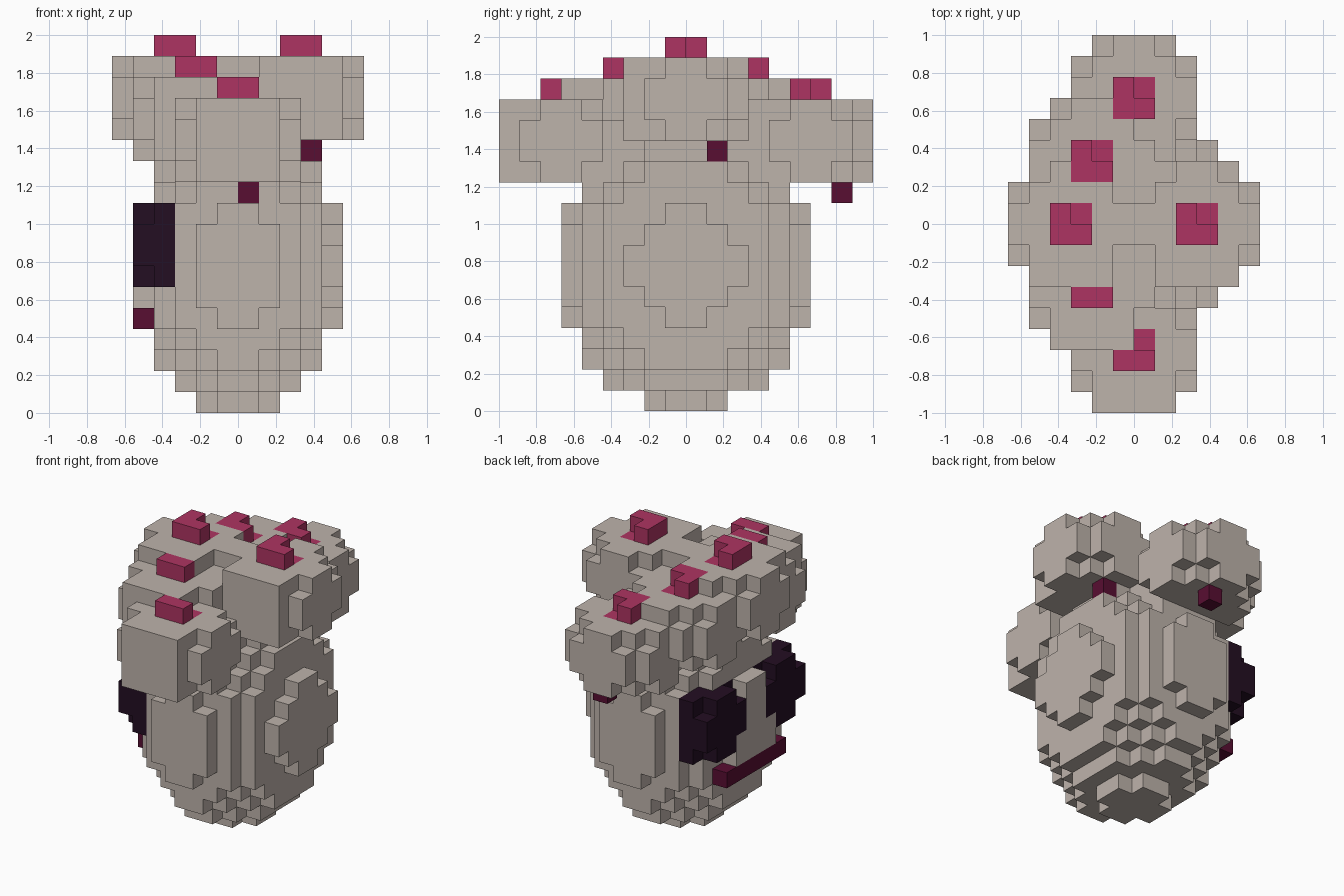
import bpy, bmesh

cube = bpy.data.objects.get("Cube")
if cube:
    bpy.data.objects.remove(cube, do_unlink=True)

U = 1 / 9  # block size


def material(name, rgb):
    lin = [(c / 255 / 12.92) if c <= 10 else ((c / 255 + 0.055) / 1.055) ** 2.4 for c in rgb]
    m = bpy.data.materials.new(name)
    m.use_nodes = True
    m.diffuse_color = (*lin, 1)
    m.node_tree.nodes["Principled BSDF"].inputs["Base Color"].default_value = (*lin, 1)
    return m


STONE = material("warm grey", (190, 179, 171))
PINK = material("raspberry pink", (174, 52, 98))
PLUM = material("dark plum", (88, 14, 50))
NIGHT = material("near black purple", (35, 14, 34))

blocks = {}  # (x, y, z) -> part name
colours = {}  # part name -> material


def box(part, mat, xs, ys, zs, keep=lambda x, y, z: True):
    """Fill a block range; keep() tests each block centre."""
    colours[part] = mat
    for x in range(*xs):
        for y in range(*ys):
            for z in range(*zs):
                if keep(x + 0.5, y + 0.5, z + 0.5):
                    blocks[x, y, z] = part


# Egg-shaped body
box("body", STONE, (-5, 5), (-6, 6), (0, 14),
    lambda x, y, z: (x / 5) ** 2 + (y / 6) ** 2 + ((z - 7) / 7) ** 2 <= 1)

# Mouth and round eyes on the -x side
box("mouth", PLUM, (-5, -4), (-3, 3), (4, 5))
for name, cy in (("left_eye", -3), ("right_eye", 3)):
    box(name, NIGHT, (-5, -3), (cy - 2, cy + 2), (6, 10),
        lambda x, y, z: (x + 3) ** 2 + (y - cy) ** 2 + (z - 8) ** 2 < 5.3)


def lobe(name, cx, cy, z0):
    """Rounded cap lobe with a pink spot on top and a plum stud below."""
    def rounded(x, y, z):
        dx, dy, dz = abs(x - cx), y - cy, abs(z - z0 - 2)
        if dx > 2:
            return abs(dy) < 2 and not (abs(dy) > 1 and dz > 1)
        if dy > 2:
            return not (dx > 1 and dz > 1)
        return True
    box(name, STONE, (cx - 3, cx + 3), (cy - 3, cy + 3), (z0, z0 + 4), rounded)
    box(name + "_spot", PINK, (cx - 1, cx + 1), (cy - 1, cy + 1), (z0 + 3, z0 + 5),
        lambda x, y, z: z < z0 + 4 or x < cx or y < cy)
    box(name + "_stud", PLUM, (cx, cx + 1), (cy + 1, cy + 2), (z0 - 1, z0))


# Ring of overlapping lobes, lowest at front and back
lobe("front_lobe", 0, -6, 11)
lobe("front_right_lobe", -2, -3, 12)
lobe("right_lobe", -3, 0, 13)
lobe("back_right_lobe", -2, 3, 12)
lobe("back_lobe", 0, 6, 11)
lobe("left_lobe", 3, 0, 13)


def skin(part, mat):
    """Make an object from the outward faces of a part's blocks."""
    bm = bmesh.new()
    for pos, owner in blocks.items():
        if owner != part:
            continue
        for axis in range(3):
            for side in (0, 1):
                near = list(pos)
                near[axis] += 2 * side - 1
                if tuple(near) in blocks:
                    continue
                a, b = (axis + 1) % 3, (axis + 2) % 3
                quad = []
                for i, j in ((0, 0), (1, 0), (1, 1), (0, 1)):
                    p = list(pos)
                    p[axis] += side
                    p[a] += i
                    p[b] += j
                    quad.append(bm.verts.new([c * U for c in p]))
                bm.faces.new(quad if side else quad[::-1])
    if bm.faces:
        bmesh.ops.remove_doubles(bm, verts=bm.verts[:], dist=0.001)
        mesh = bpy.data.meshes.new(part)
        bm.to_mesh(mesh)
        mesh.materials.append(mat)
        bpy.context.scene.collection.objects.link(bpy.data.objects.new(part, mesh))
    bm.free()


for part, mat in colours.items():
    skin(part, mat)
